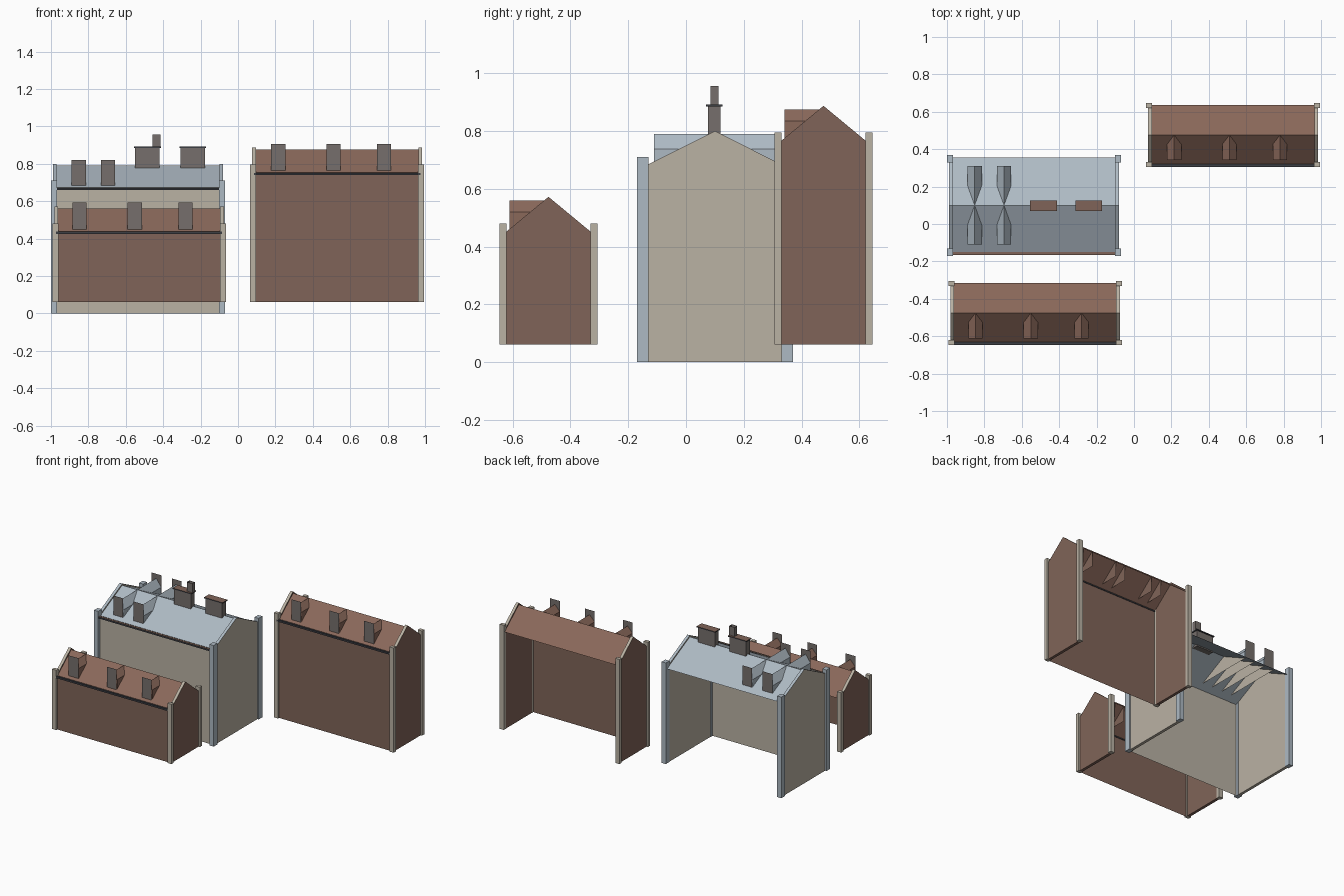
import bpy

cube = bpy.data.objects.get("Cube")
if cube:
    bpy.data.objects.remove(cube, do_unlink=True)


def material(name, rgb):
    lin = [(c / 255 / 12.92) if c < 11 else ((c / 255 + 0.055) / 1.055) ** 2.4 for c in rgb]
    m = bpy.data.materials.new(name)
    m.use_nodes = True
    m.diffuse_color = (*lin, 1)
    m.node_tree.nodes["Principled BSDF"].inputs["Base Color"].default_value = (*lin, 1)
    return m


BRICK = material("brown brick", (128, 100, 88))
ROOF = material("brown roof", (138, 104, 90))
STONE = material("beige stone", (186, 178, 164))
SLATE = material("pale blue slate", (174, 186, 196))
GREY = material("warm grey", (118, 111, 108))
DARK = material("dark gutter", (60, 62, 68))


def mesh(name, verts, faces, mats, idx=None):
    me = bpy.data.meshes.new(name)
    me.from_pydata(verts, [], faces)
    for m in mats:
        me.materials.append(m)
    if idx:
        for p, i in zip(me.polygons, idx):
            p.material_index = i
    ob = bpy.data.objects.new(name, me)
    bpy.context.collection.objects.link(ob)
    return ob


def box(name, x, y, z, mats, top=0, closed=True):
    v = [(a, b, c) for c in z for a, b in
         ((x[0], y[0]), (x[1], y[0]), (x[1], y[1]), (x[0], y[1]))]
    f = [(0, 1, 5, 4), (1, 2, 6, 5), (2, 3, 7, 6), (3, 0, 4, 7)]
    idx = [0] * 4
    if closed:
        f += [(4, 5, 6, 7), (3, 2, 1, 0)]
        idx += [top, 0]
    return mesh(name, v, f, mats, idx)


def dormer(name, x, half, yc, side, depth, ridge, slope, eave_depth, plate_top, roof, wall):
    """Gabled dormer running from its front plate back to the main ridge."""
    front = yc + side * depth
    base, eave = ridge - slope * depth, ridge - slope * eave_depth
    back = yc + side * eave_depth
    v = [(x, front, ridge), (x, yc, ridge)]
    f, idx = [], []
    for s in (-1, 1):
        n = len(v)
        xs = x + s * half
        v += [(xs, front, base), (xs, front, eave), (xs, back, eave),
              (xs, yc, ridge), (xs, yc, base)]
        f += [(0, n + 1, n + 2, 1), (n, n + 1, n + 2), (n, n + 2, n + 3, n + 4)]
        idx += [0, 0, 1]
    mesh(name, v, f, [roof, wall], idx)
    # flat window board standing at the front of the dormer
    yp = front + side * 0.002
    mesh(name + "_front",
         [(x - half, yp, base), (x + half, yp, base),
          (x + half, yp, plate_top), (x - half, yp, plate_top)], [(0, 1, 2, 3)], [GREY])


def house(name, x, yc, z0, ridge, slope, half, wall_half, post, post_top, gable, wall, roof, trim,
          gutter_top):
    """Open-backed house: front wall, gable ends, roof, corner posts and gutter."""
    peak, shoulder, gable_half = gable
    eave = ridge - slope * half
    xi = (x[0] + 0.02, x[1] - 0.02)

    # front wall
    yf = yc - wall_half
    mesh(name + "_front_wall", [(xi[0], yf, z0), (xi[1], yf, z0), (xi[1], yf, eave + 0.01),
                                (xi[0], yf, eave + 0.01)], [(0, 1, 2, 3)], [wall])

    # gable ends with coloured coping on the slopes
    profile = [(-gable_half - 0.01, z0), (gable_half + 0.01, z0), (gable_half + 0.01, shoulder),
               (0, peak), (-gable_half - 0.01, shoulder)]
    for label, a, b in (("right", x[0] + 0.01, x[0] + 0.03), ("left", x[1] - 0.03, x[1] - 0.01)):
        v = [(xx, yc + p, z) for xx in (a, b) for p, z in profile]
        f = [(4, 3, 2, 1, 0), (5, 6, 7, 8, 9)]
        f += [(i, (i + 1) % 5, (i + 1) % 5 + 5, i + 5) for i in range(5)]
        mesh(name + "_gable_" + label, v, f, [wall, trim], [0, 0, 0, 0, 1, 1, 0])

    # roof slopes
    v = [(xx, yc + d, z) for xx in xi for d, z in ((-half, eave), (0, ridge), (half, eave))]
    mesh(name + "_roof", v, [(0, 3, 4, 1), (1, 4, 5, 2)], [roof])

    # gutter along the front eave
    box(name + "_gutter", xi, (yc - half - 0.01, yc - half + 0.005), (eave - 0.004, eave + 0.008),
        [DARK, gutter_top], top=1)

    # corner posts
    outer, inner = post
    for sx in (0, 1):
        px = (x[0], x[0] + 0.032) if sx == 0 else (x[1] - 0.032, x[1])
        for s in (-1, 1):
            py = sorted((yc + s * outer, yc + s * inner))
            box(f"{name}_post_{sx}_{s}", px, py, (z0, post_top), [trim])


# two brick houses of the same design
for name, x, yc, lift, spots in (
        ("low_house", (-0.992, -0.065), -0.476, 0, (-0.848, -0.552, -0.28)),
        ("tall_house", (0.065, 0.995), 0.476, 0.315, (0.215, 0.51, 0.78))):
    ridge = 0.56 + lift
    house(name, x, yc, 0.06, ridge, 0.82, 0.16, 0.158, (0.17, 0.145), 0.48 + lift,
          (0.572 + lift, 0.452 + lift, 0.135), BRICK, ROOF, STONE, DARK)
    for i, dx in enumerate(spots):
        dormer(f"{name}_dormer_{i}", dx, 0.038, yc, -1, 0.135, ridge, 0.82, 0.05,
               ridge + 0.032, ROOF, BRICK)

# stone house with slate roof and dormers on both slopes
YC, RIDGE = 0.1, 0.79
house("stone_house", (-1.0, -0.07), YC, 0, RIDGE, 0.5, 0.255, 0.25, (0.27, 0.23), 0.71,
      (0.80, 0.682, 0.225), STONE, SLATE, SLATE, BRICK)
for i, dx in enumerate((-0.852, -0.695)):
    for s in (-1, 1):
        dormer(f"stone_house_dormer_{i}_{s}", dx, 0.038, YC, s, 0.21, RIDGE, 0.5, 0.105,
               0.82, SLATE, STONE)

# chimneys with thin caps, one carrying an open pot
for i, cx in enumerate((-0.485, -0.242)):
    box(f"chimney_{i}", (cx - 0.065, cx + 0.065), (0.077, 0.119), (0.772, 0.886), [GREY])
    box(f"chimney_cap_{i}", (cx - 0.072, cx + 0.072), (0.07, 0.126), (0.885, 0.892),
        [DARK, BRICK], top=1)
box("chimney_pot", (-0.457, -0.414), (0.084, 0.112), (0.892, 0.956), [GREY], closed=False)
